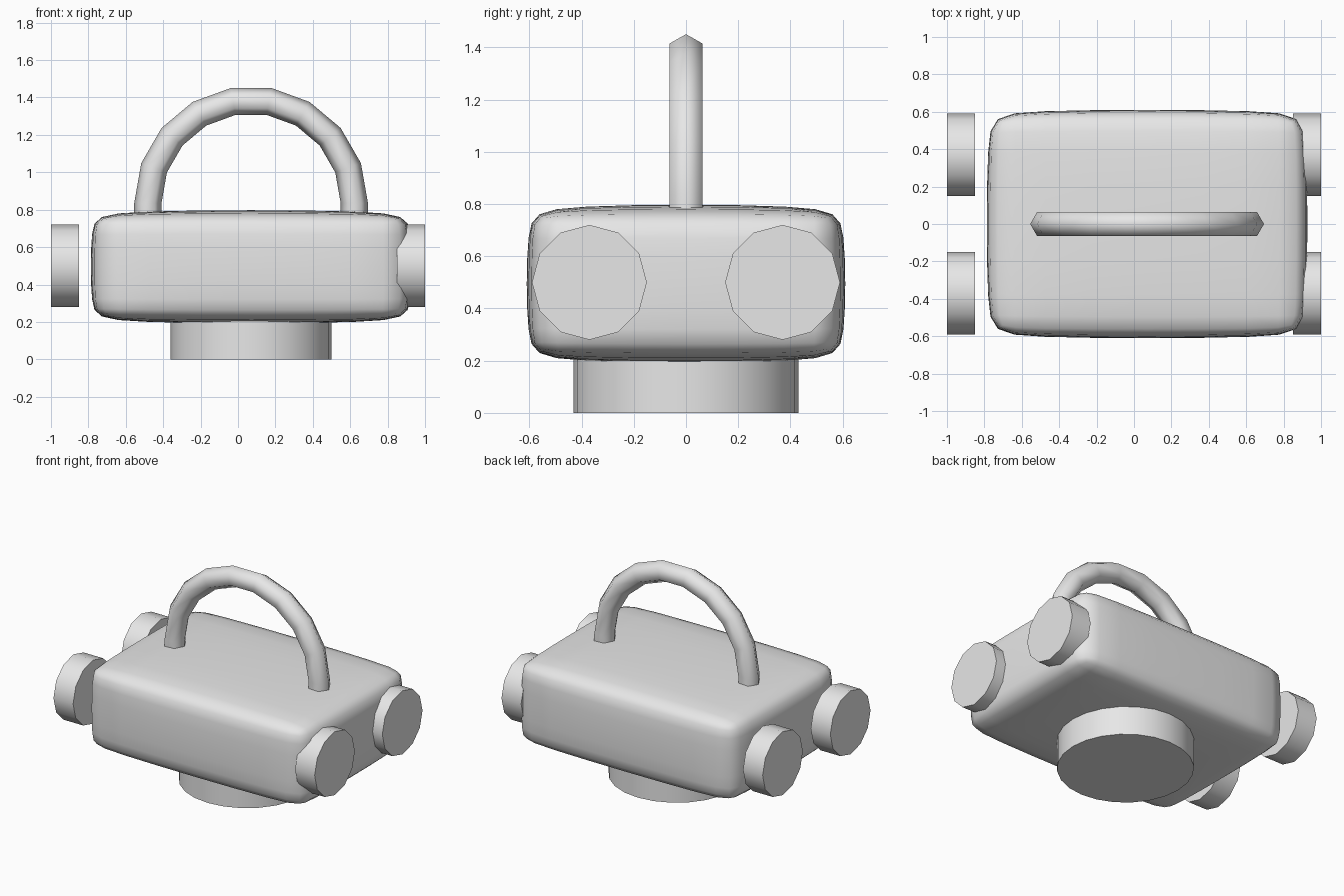
import bpy, bmesh, math
from mathutils import Matrix, Vector

cube = bpy.data.objects.get("Cube")
if cube:
    bpy.data.objects.remove(cube, do_unlink=True)

GREY = (0.8, 0.8, 0.8, 1)
mat = bpy.data.materials.new("light grey")
mat.use_nodes = True
mat.diffuse_color = GREY
mat.node_tree.nodes["Principled BSDF"].inputs["Base Color"].default_value = GREY

MID = 0.07  # body, base and handle share this x centre


def finish(bm, name):
    """Turn a bmesh into a smooth-shaded object with sharp rims."""
    bmesh.ops.recalc_face_normals(bm, faces=bm.faces)
    mesh = bpy.data.meshes.new(name)
    bm.to_mesh(mesh)
    bm.free()
    mesh.materials.append(mat)
    obj = bpy.data.objects.new(name, mesh)
    bpy.context.collection.objects.link(obj)
    bpy.ops.object.select_all(action='DESELECT')
    obj.select_set(True)
    bpy.context.view_layer.objects.active = obj
    bpy.ops.object.shade_smooth_by_angle(angle=math.radians(65))
    return obj


def cylinder(name, centre, radius, depth, sides, turn=Matrix()):
    bm = bmesh.new()
    bmesh.ops.create_cone(bm, cap_ends=True, segments=sides, radius1=radius,
                          radius2=radius, depth=depth,
                          matrix=Matrix.Translation(centre) @ turn)
    return finish(bm, name)


# Body: softly rounded block
bm = bmesh.new()
bmesh.ops.create_cube(bm, size=1, matrix=Matrix.Translation((MID, 0, 0.495))
                      @ Matrix.Diagonal((1.724, 1.23, 0.614, 1)))
bmesh.ops.bevel(bm, geom=bm.edges[:], offset=0.06, segments=1, affect='EDGES')
body = finish(bm, "body")
for poly in body.data.polygons:
    poly.use_smooth = True
soften = body.modifiers.new("soften", 'SUBSURF')
soften.levels = soften.render_levels = 2

# Round base
cylinder("base", (MID, 0, 0.15), 0.43, 0.3, 24)

# Four side discs
quarter = Matrix.Rotation(math.pi / 2, 4, 'Y')
for side, sx in (("left", 1), ("right", -1)):
    for end, sy in (("front", -1), ("back", 1)):
        cylinder(f"{side}_{end}_disc", (sx * 0.925, sy * 0.37, 0.5),
                 0.22, 0.15, 12, quarter)

# Handle: six-sided arch with short straight feet sunk into the body
ARCH, TUBE, SPRING = 0.552, 0.073, 0.835
stations = [(math.radians(a), SPRING) for a in range(0, 181, 20)]
stations = [(0, 0.72)] + stations + [(math.pi, 0.72)]
bm = bmesh.new()
rings = []
for angle, base_z in stations:
    out = Vector((math.cos(angle), 0, math.sin(angle)))
    centre = Vector((MID, 0, base_z)) + out * ARCH
    turns = [math.tau * k / 6 for k in range(6)]
    rings.append([bm.verts.new(centre + out * TUBE * math.cos(t)
                               + Vector((0, TUBE * math.sin(t), 0)))
                  for t in turns])
for a, b in zip(rings, rings[1:]):
    for k in range(6):
        n = (k + 1) % 6
        bm.faces.new((a[k], a[n], b[n], b[k]))
bm.faces.new(rings[0])
bm.faces.new(rings[-1])
finish(bm, "handle")
